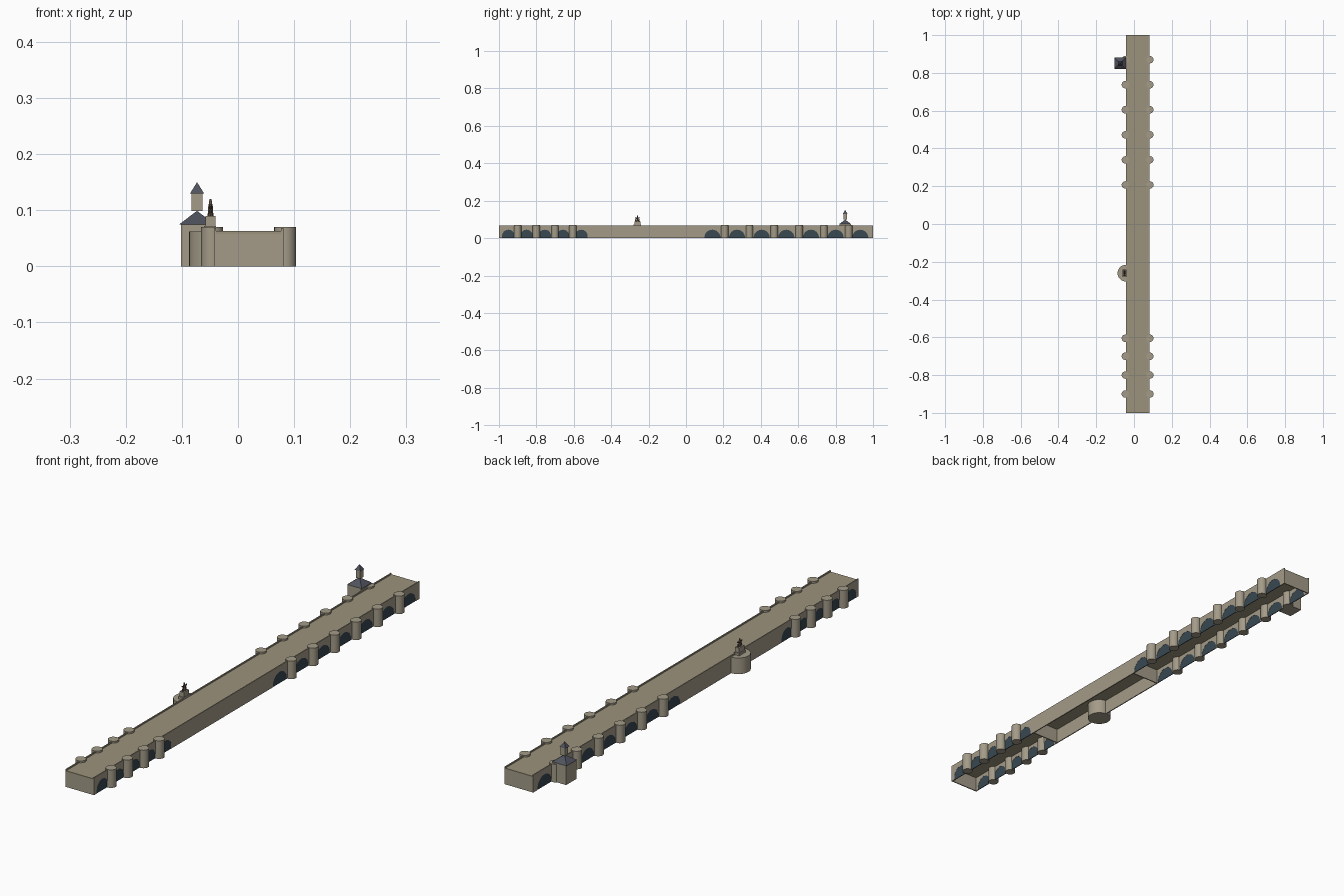
import bpy, bmesh, math
from mathutils import Matrix, Vector

if "Cube" in bpy.data.objects:
    bpy.data.objects.remove(bpy.data.objects["Cube"])


def material(name, r, g, b):
    m = bpy.data.materials.new(name)
    m.diffuse_color = (r, g, b, 1)
    m.use_nodes = True
    m.node_tree.nodes["Principled BSDF"].inputs["Base Color"].default_value = m.diffuse_color
    return m


STONE = material("stone", 0.37, 0.33, 0.25)
DECK = material("paving", 0.33, 0.29, 0.2)
SHADOW = material("arch_shadow", 0.04, 0.065, 0.085)
SLATE = material("slate", 0.08, 0.085, 0.11)
BRONZE = material("bronze", 0.11, 0.075, 0.055)


def finish(name, bm, mat, smooth=False):
    bmesh.ops.recalc_face_normals(bm, faces=bm.faces)
    me = bpy.data.meshes.new(name)
    bm.to_mesh(me)
    bm.free()
    ob = bpy.data.objects.new(name, me)
    bpy.context.collection.objects.link(ob)
    me.materials.append(mat)
    if smooth:
        bpy.context.view_layer.objects.active = ob
        ob.select_set(True)
        bpy.ops.object.shade_smooth_by_angle(angle=math.radians(40))
        ob.select_set(False)
    return ob


def box(name, x0, x1, y0, y1, z0, z1, mat):
    bm = bmesh.new()
    c = Vector(((x0 + x1) / 2, (y0 + y1) / 2, (z0 + z1) / 2))
    bmesh.ops.create_cube(bm, size=1, matrix=Matrix.Translation(c)
                          @ Matrix.Diagonal((x1 - x0, y1 - y0, z1 - z0, 1)))
    return finish(name, bm, mat)


def cone(name, x, y, z0, z1, r0, r1, sides, mat, smooth=False, turn=0.0):
    bm = bmesh.new()
    bmesh.ops.create_cone(bm, cap_ends=True, segments=sides, radius1=r0, radius2=r1,
                          depth=z1 - z0, matrix=Matrix.Translation((x, y, (z0 + z1) / 2))
                          @ Matrix.Rotation(turn, 4, 'Z'))
    return finish(name, bm, mat, smooth)


def slab(name, profile, x0, x1, mat):
    """Extrude a (y, z) outline from x0 to x1."""
    bm = bmesh.new()
    f = bm.faces.new([bm.verts.new((x0, y, z)) for y, z in profile])
    ext = bmesh.ops.extrude_face_region(bm, geom=[f])
    bmesh.ops.translate(bm, vec=(x1 - x0, 0, 0),
                        verts=[v for v in ext["geom"] if isinstance(v, bmesh.types.BMVert)])
    return finish(name, bm, mat)


# Arches (centre, half width, stilt) and the piers between them
arches = [(-0.95 + i * 0.0975, 0.034, 0.011) for i in range(5)]
arches += [(0.141 + i * 0.1318, 0.043, 0.002) for i in range(7)]
piers = [-0.90, -0.80, -0.70, -0.605] + [0.207 + i * 0.1326 for i in range(6)]


def arch_outline(c, r, stilt, n=16):
    pts = [(c - r, 0.0)]
    for i in range(n + 1):
        a = math.pi * (1 - i / n)
        pts.append((c + r * math.cos(a), stilt + r * math.sin(a)))
    return pts + [(c + r, 0.0)]


# Side walls with parapets, arch openings and dark infill
wall = [(-1, 0)]
for a in arches:
    wall += arch_outline(*a)
wall += [(1, 0), (1, 0.068), (-1, 0.068)]
for side, x0, x1, px in (("left", -0.043, -0.039, -0.046), ("right", 0.077, 0.081, 0.084)):
    slab(side + "_arcade_wall", wall, x0, x1, STONE)
    for a in arches:
        slab(side + "_arch_infill", arch_outline(*a), x0 + 0.0007, x1 - 0.0007, SHADOW)
    for y in piers:
        cone(side + "_pier", px, y, 0, 0.07, 0.0195, 0.0195, 20, STONE, True)

# Roadway, end walls and hidden cross walls
box("roadway", -0.0395, 0.0775, -1, 1, 0.058, 0.063, DECK)
for y0 in (-1, 0.996):
    box("end_wall", -0.0395, 0.0775, y0, y0 + 0.004, 0, 0.0585, STONE)
for y0 in (-0.512, 0.088):
    box("cross_wall", -0.0395, 0.0775, y0, y0 + 0.004, 0, 0.0585, STONE)

# Round bastion carrying the statue
SX, SY = -0.049, -0.26
cone("bastion", -0.043, SY, 0, 0.0625, 0.044, 0.044, 32, STONE, True)
box("pedestal_base", SX - 0.012, SX + 0.010, SY - 0.02, SY + 0.02, 0.062, 0.072, STONE)
box("pedestal", SX - 0.009, SX + 0.009, SY - 0.016, SY + 0.016, 0.072, 0.09, STONE)
cone("statue_robe", SX, SY, 0.09, 0.11, 0.0055, 0.004, 10, BRONZE, True)
cone("statue_head", SX, SY, 0.11, 0.12, 0.0035, 0.002, 10, BRONZE, True)
for s in (-1, 1):
    arm = [(SY, 0.100), (SY + s * 0.013, 0.107), (SY + s * 0.014, 0.111), (SY, 0.108)]
    slab("statue_arm", arm, SX - 0.002, SX + 0.002, BRONZE)
    cone("statue_side_figure", SX, SY + s * 0.009, 0.09, 0.101, 0.004, 0.002, 8, BRONZE, True)

# Gate tower with slate roof, lantern and spire
TX, TY, Q = -0.073, 0.851, math.pi / 4
box("tower_body", -0.102, -0.044, TY - 0.031, TY + 0.031, 0, 0.075, STONE)
cone("tower_roof", TX, TY, 0.075, 0.099, 0.0315 * math.sqrt(2), 0, 4, SLATE, turn=Q)
box("tower_lantern", TX - 0.0095, TX + 0.0095, TY - 0.0095, TY + 0.0095, 0.099, 0.131, STONE)
cone("tower_spire", TX, TY, 0.13, 0.15, 0.0125 * math.sqrt(2), 0, 4, SLATE, turn=Q)
